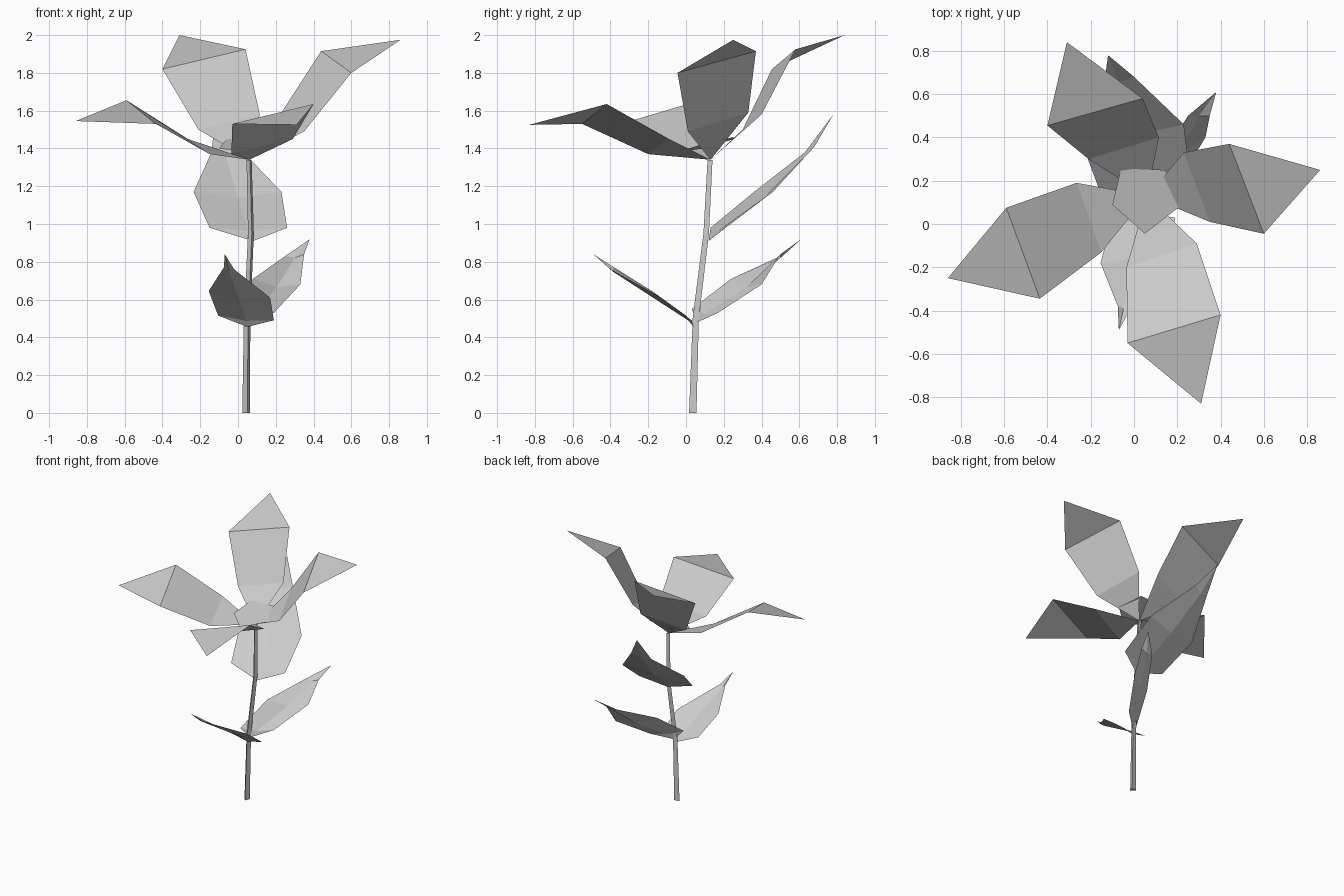
import bpy
import bmesh
import math
from mathutils import Vector

if "Cube" in bpy.data.objects:
    bpy.data.objects.remove(bpy.data.objects["Cube"], do_unlink=True)

# One plain grey for the whole plant
grey = bpy.data.materials.new("plain_grey")
grey.use_nodes = True
colour = (0.6, 0.6, 0.6, 1)
grey.diffuse_color = colour
grey.node_tree.nodes["Principled BSDF"].inputs["Base Color"].default_value = colour


def make_object(name, bm):
    """Turn a bmesh into a flat-shaded object."""
    mesh = bpy.data.meshes.new(name)
    bm.to_mesh(mesh)
    bm.free()
    mesh.materials.append(grey)
    obj = bpy.data.objects.new(name, mesh)
    bpy.context.collection.objects.link(obj)
    return obj


def blade(name, base, rows, tip, sags=None):
    """Leaf or petal sheet: base point, rows of (left, right) margins, tip point.
    With sags, each row also gets a lowered point on the midrib."""
    bm = bmesh.new()
    strips = []
    for i, (left, right) in enumerate(rows):
        left, right = Vector(left), Vector(right)
        row = [left, right]
        if sags:
            row.insert(1, (left + right) / 2 - Vector((0, 0, sags[i])))
        strips.append([bm.verts.new(p) for p in row])
    start, end = bm.verts.new(base), bm.verts.new(tip)
    for j in range(len(strips[0]) - 1):
        bm.faces.new((start, strips[0][j + 1], strips[0][j]))
        for low, high in zip(strips, strips[1:]):
            bm.faces.new((low[j], low[j + 1], high[j + 1], high[j]))
        bm.faces.new((strips[-1][j], strips[-1][j + 1], end))
    return make_object(name, bm)


def stem(name, path, radii, sides, turn):
    """Tapered tube with horizontal rings along a path."""
    bm = bmesh.new()
    rings = []
    for point, radius in zip(path, radii):
        ring = []
        for k in range(sides):
            angle = turn + math.tau * k / sides
            offset = Vector((math.cos(angle), math.sin(angle), 0)) * radius
            ring.append(bm.verts.new(Vector(point) + offset))
        rings.append(ring)
    for low, high in zip(rings, rings[1:]):
        for k in range(sides):
            n = (k + 1) % sides
            bm.faces.new((low[k], low[n], high[n], high[k]))
    bm.faces.new(rings[0][::-1])
    bm.faces.new(rings[-1])
    return make_object(name, bm)


# Slender bent stem
flower_base = (0.06, 0.13, 1.34)
stem("stem",
     [(0.045, 0.04, 0), (0.05, 0.055, 0.5), (0.07, 0.11, 0.95), flower_base],
     [0.024, 0.02, 0.018, 0.016], 3, math.radians(40))

# Four folded petals
blade("back_petal", flower_base,
      [((-0.21, 0.3, 1.5), (0.115, 0.4, 1.58)),
       ((-0.4, 0.455, 1.82), (0.04, 0.58, 1.925))],
      (-0.31, 0.84, 2))
blade("left_petal", flower_base,
      [((0.23, 0.33, 1.59), (0.35, 0.01, 1.49)),
       ((0.44, 0.37, 1.915), (0.6, -0.045, 1.8))],
      (0.86, 0.25, 1.975))
blade("right_petal", flower_base,
      [((-0.15, -0.13, 1.37), (-0.265, 0.19, 1.45)),
       ((-0.435, -0.345, 1.53), (-0.59, 0.075, 1.655))],
      (-0.86, -0.25, 1.545))
blade("front_petal", flower_base,
      [((0.29, -0.09, 1.45), (-0.035, -0.2, 1.37)),
       ((0.4, -0.42, 1.635), (-0.03, -0.55, 1.53))],
      (0.31, -0.83, 1.525))

# Tilted five-sided flower centre
bm = bmesh.new()
bm.faces.new([bm.verts.new(p) for p in (
    (0.05, -0.045, 1.38), (0.21, 0.08, 1.42), (0.145, 0.25, 1.46),
    (-0.06, 0.255, 1.45), (-0.1, 0.09, 1.4))])
make_object("flower_centre", bm)

# Three leaves creased along the midrib
sags = (0.015, 0.03, 0.015)
blade("front_leaf", (0.05, 0.04, 0.455),
      [((0.19, 0.03, 0.49), (-0.105, 0, 0.515)),
       ((0.17, -0.13, 0.61), (-0.155, -0.18, 0.645)),
       ((-0.02, -0.4, 0.76), (-0.075, -0.38, 0.77))],
      (-0.07, -0.49, 0.84), sags)
blade("back_left_leaf", (0.06, 0.06, 0.48),
      [((0, 0.03, 0.55), (0.19, 0.17, 0.53)),
       ((0.08, 0.24, 0.71), (0.33, 0.4, 0.68)),
       ((0.25, 0.5, 0.83), (0.35, 0.5, 0.84))],
      (0.38, 0.61, 0.92), sags)
blade("upper_back_leaf", (0.08, 0.12, 0.91),
      [((-0.15, 0.13, 0.98), (0.26, 0.21, 0.98)),
       ((-0.235, 0.36, 1.17), (0.23, 0.46, 1.17)),
       ((-0.14, 0.63, 1.38), (0, 0.68, 1.41))],
      (-0.12, 0.78, 1.58), sags)
